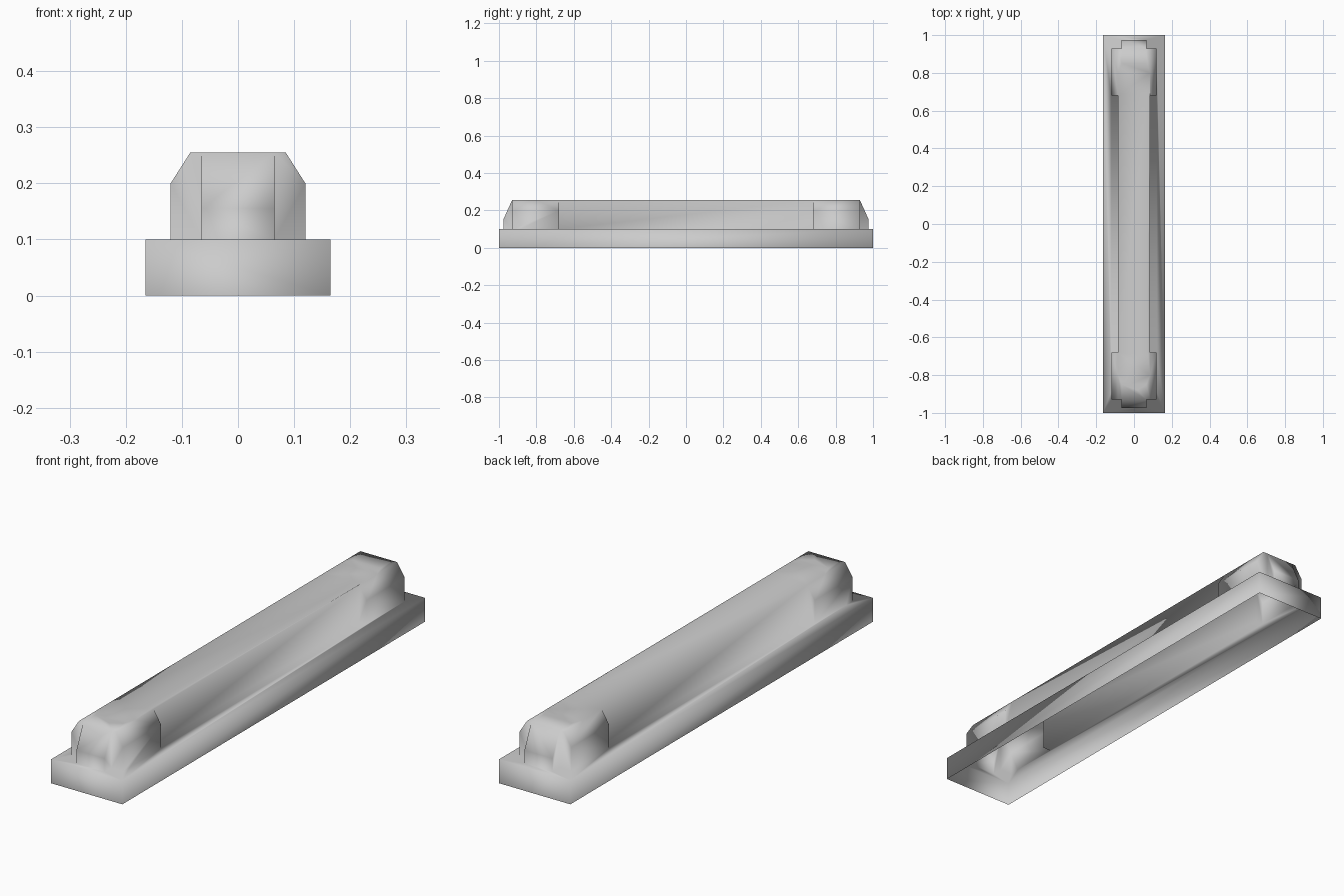
import bpy
import bmesh
from mathutils import Vector

default = bpy.data.objects.get("Cube")
if default:
    bpy.data.objects.remove(default, do_unlink=True)

GREY = (0.6, 0.6, 0.6, 1.0)
grey = bpy.data.materials.new("plain grey")
grey.use_nodes = True
grey.diffuse_color = GREY
grey.node_tree.nodes["Principled BSDF"].inputs["Base Color"].default_value = GREY


def prism(name, profile, place, start, end):
    """Extrude a 2D profile from start to end; place maps (a, b, t) to xyz."""
    bm = bmesh.new()
    face = bm.faces.new([bm.verts.new(place(a, b, start)) for a, b in profile])
    new = bmesh.ops.extrude_face_region(bm, geom=[face])["geom"]
    shift = Vector(place(0, 0, end)) - Vector(place(0, 0, start))
    bmesh.ops.translate(bm, vec=shift, verts=[v for v in new if isinstance(v, bmesh.types.BMVert)])
    bmesh.ops.recalc_face_normals(bm, faces=bm.faces)
    mesh = bpy.data.meshes.new(name)
    bm.to_mesh(mesh)
    bm.free()
    mesh.materials.append(grey)
    obj = bpy.data.objects.new(name, mesh)
    bpy.context.collection.objects.link(obj)
    return obj


def along_y(x, z, y):
    return (x, y, z)


def along_x(y, z, x):
    return (x, y, z)


def mirrored(half):
    """Close a right-hand half profile with its mirror image."""
    return half + [(-x, z) for x, z in reversed(half)]


LOW, TOP = 0.05, 0.255  # raised parts start inside the base

# Base slab and long bar
housing = prism("bar_housing", mirrored([(0.165, 0), (0.165, 0.1)]), along_y, -1, 1)
parts = [prism("long_bar", mirrored([(0.085, LOW), (0.085, TOP)]), along_y, -0.8, 0.8)]

# Chamfered end caps, each with a sloping tongue
cap = mirrored([(0.12, LOW), (0.12, 0.2), (0.085, TOP)])
for side, s in (("front", -1), ("back", 1)):
    parts.append(prism(side + "_cap", cap, along_y, s * 0.68, s * 0.93))
    tongue = [(s * y, z) for y, z in
              [(0.85, LOW), (0.975, LOW), (0.975, 0.155), (0.93, TOP), (0.85, TOP)]]
    parts.append(prism(side + "_tongue", tongue, along_x, -0.065, 0.065))

# Join everything into one outer shell
for part in parts:
    part.hide_render = True
    mod = housing.modifiers.new(part.name, "BOOLEAN")
    mod.operation = "UNION"
    mod.solver = "EXACT"
    mod.object = part
bpy.context.view_layer.update()
shell = bpy.data.meshes.new_from_object(
    housing.evaluated_get(bpy.context.evaluated_depsgraph_get()))
housing.modifiers.clear()
housing.data = shell
for part in parts:
    bpy.data.objects.remove(part, do_unlink=True)

# Hollow underside: open the bottom, then shade the shell smoothly
bm = bmesh.new()
bm.from_mesh(shell)
bottom = [f for f in bm.faces if f.normal.z < -0.9]
bmesh.ops.delete(bm, geom=bottom, context="FACES")
for f in bm.faces:
    f.smooth = True
bm.to_mesh(shell)
bm.free()
